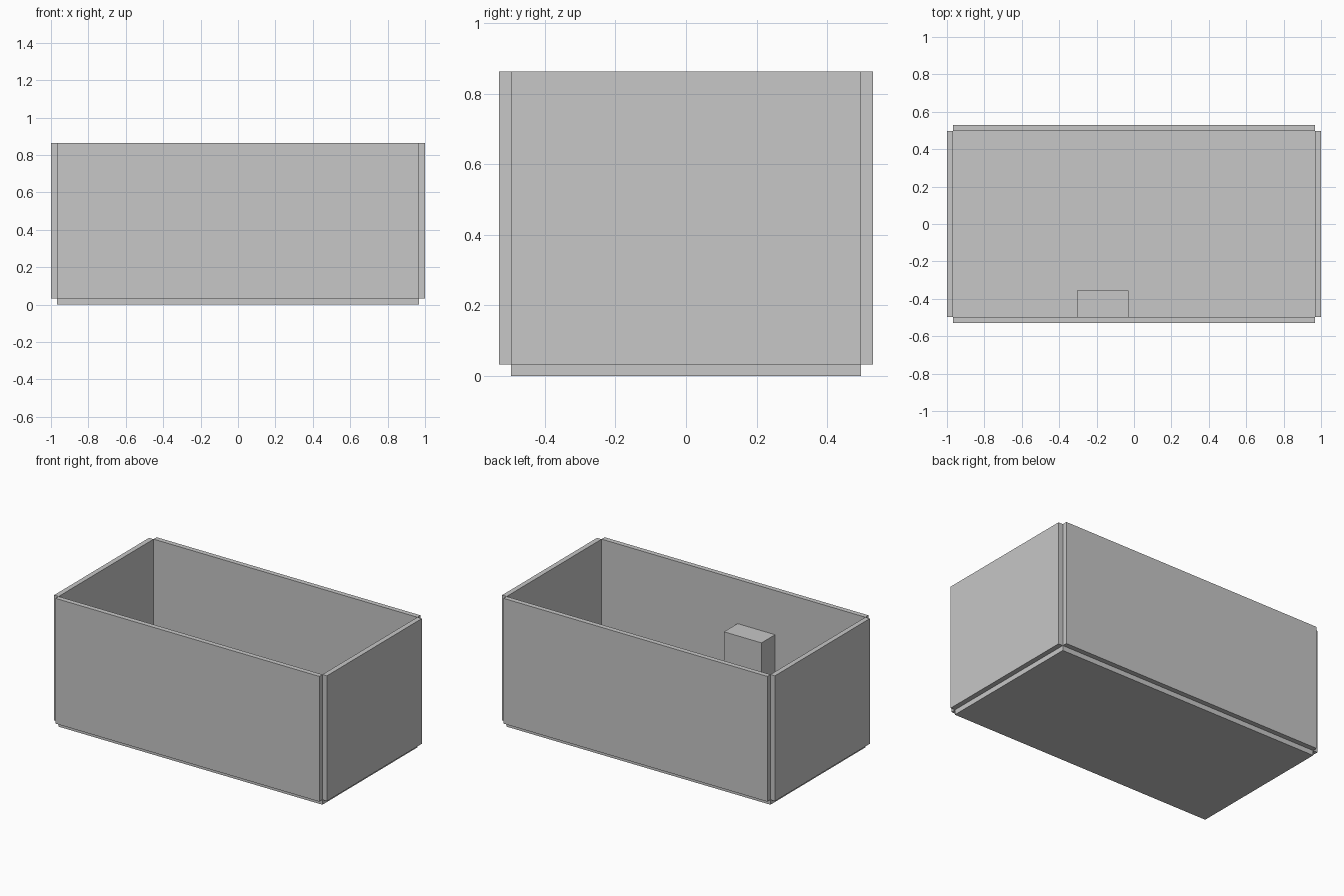
import bpy

# Remove only the default cube
default = bpy.data.objects.get("Cube")
if default:
    bpy.data.objects.remove(default, do_unlink=True)

# Overall dimensions
HALF_X = 0.967     # inner half length
HALF_Y = 0.497     # inner half depth
WALL = 0.033       # panel thickness
TOP = 0.863

grey = bpy.data.materials.new("plain_grey")
grey.use_nodes = True
grey.diffuse_color = (0.57, 0.57, 0.57, 1)
grey.node_tree.nodes["Principled BSDF"].inputs["Base Color"].default_value = grey.diffuse_color


def box(name, x, y, z):
    """Flat-shaded box spanning the (low, high) range on each axis."""
    bpy.ops.mesh.primitive_cube_add(size=1)
    obj = bpy.context.object
    obj.name = obj.data.name = name
    spans = (x, y, z)
    centre = [(lo + hi) / 2 for lo, hi in spans]
    size = [hi - lo for lo, hi in spans]
    for v in obj.data.vertices:
        v.co = [c + s * k for c, s, k in zip(centre, size, v.co)]
    obj.data.materials.append(grey)
    return obj


# Floor panel
box("floor", (-HALF_X, HALF_X), (-HALF_Y, HALF_Y), (0, WALL))

# Long walls, sitting just outside the floor edge
for name, y in (("front_wall", -HALF_Y - WALL), ("back_wall", HALF_Y)):
    box(name, (-HALF_X, HALF_X), (y, y + WALL), (WALL, TOP))

# Short walls, leaving open notches at the corners
for name, x in (("right_wall", -HALF_X - WALL), ("left_wall", HALF_X)):
    box(name, (x, x + WALL), (-HALF_Y, HALF_Y), (WALL, TOP))

# Block standing inside against the front wall
box("inner_block", (-0.305, -0.03), (-HALF_Y, -0.355), (WALL, 0.57))
